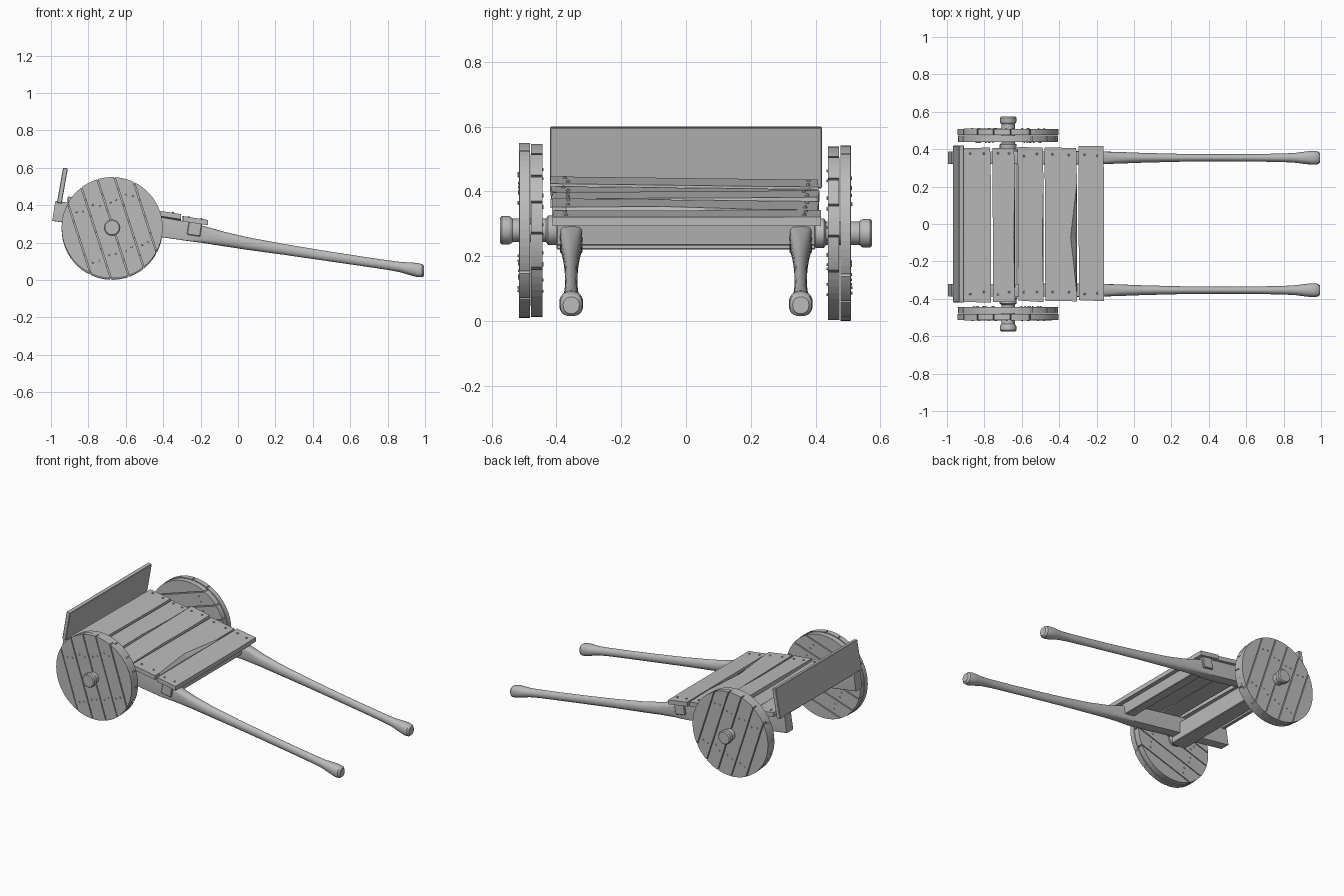
import bpy, bmesh, math, random
from mathutils import Matrix, Vector

if "Cube" in bpy.data.objects:
    bpy.data.objects.remove(bpy.data.objects["Cube"])

random.seed(4)
wood = bpy.data.materials.new("grey_wood")
wood.diffuse_color = (0.5, 0.5, 0.5, 1)
wood.use_nodes = True
wood.node_tree.nodes["Principled BSDF"].inputs["Base Color"].default_value = wood.diffuse_color
SLOPE = 0.155                      # the whole bed leans back


def bed_z(x):
    return 0.30 - SLOPE * x


def finish(name, bm, smooth=False, bevel=0):
    bmesh.ops.recalc_face_normals(bm, faces=bm.faces)
    me = bpy.data.meshes.new(name)
    bm.to_mesh(me)
    bm.free()
    me.materials.append(wood)
    ob = bpy.data.objects.new(name, me)
    bpy.context.collection.objects.link(ob)
    if bevel:
        mod = ob.modifiers.new("bevel", 'BEVEL')
        mod.width, mod.segments = bevel, 1
    if smooth:
        bpy.context.view_layer.objects.active = ob
        bpy.ops.object.select_all(action='DESELECT')
        ob.select_set(True)
        bpy.ops.object.shade_smooth_by_angle(angle=math.radians(35))
    return ob


def loft(bm, rings):
    """Skin a list of equal point loops and cap both ends."""
    loops = [[bm.verts.new(p) for p in r] for r in rings]
    n = len(loops[0])
    for a, b in zip(loops, loops[1:]):
        for i in range(n):
            bm.faces.new((a[i], a[(i + 1) % n], b[(i + 1) % n], b[i]))
    bm.faces.new(loops[0][::-1])
    bm.faces.new(loops[-1])


def box(name, centre, size, tilt=0.0, bevel=0.004):
    bm = bmesh.new()
    m = Matrix.Translation(centre) @ Matrix.Rotation(tilt, 4, 'Y') @ Matrix.Diagonal((*size, 1))
    bmesh.ops.create_cube(bm, size=1, matrix=m)
    return finish(name, bm, bevel=bevel)


def nail(bm, pos, axis, r=0.007):
    rot = Vector((0, 0, 1)).rotation_difference(Vector(axis)).to_matrix().to_4x4()
    bmesh.ops.create_cone(bm, cap_ends=True, segments=8, radius1=r, radius2=r * 0.6,
                          depth=0.008, matrix=Matrix.Translation(pos) @ rot)


# Bed planks, with slightly uneven ends and split edges
planks = [(-0.912, -0.765, 0.000, 0), (-0.757, -0.637, -0.006, 0.006), (-0.622, -0.484, 0.004, 0.006),
          (-0.478, -0.305, 0.000, 0.034), (-0.298, -0.160, -0.004, 0)]
nails = bmesh.new()
for k, (x0, x1, lift, split) in enumerate(planks):
    bm = bmesh.new()
    e = [random.uniform(-0.009, 0.006) for _ in range(4)]
    twist = random.uniform(-0.006, 0.006)

    def ring(dz, cut):
        pts = [(x0 + 0.004, -0.412 + e[0]), (x1, -0.412 + e[1]), (x1, -0.37),
               (x1 - cut, -0.07), (x1, 0.22), (x1 - 0.004, 0.412 + e[2]), (x0, 0.412 + e[3])]
        return [(x, y, bed_z(x) + lift + twist * y / 0.4 + dz) for x, y in pts]
    loft(bm, [ring(-0.028, 0), ring(-0.012, split * 0.3), ring(0, split)])
    finish(f"bed_plank_{k + 1}", bm)
    for y in (-0.372, 0.372):
        for t in (0.25, 0.75):
            x = x0 + (x1 - x0) * t
            nail(nails, (x, y + random.uniform(-0.01, 0.01), bed_z(x) + lift + twist * y / 0.4 + 0.002),
                 (SLOPE, 0, 1))
finish("bed_nails", nails)

# Tailboard
box("tailboard", (-0.939, 0, 0.505), (0.026, 0.838, 0.19), math.radians(10), 0.003)

# Side rails: square beams under the bed that become round pull handles
# x, centre z, half width, half height, superellipse power (small = square)
sections = [(-0.985, 0.370, 0.033, 0.054, 0.08), (-0.40, 0.281, 0.035, 0.052, 0.08),
            (-0.27, 0.260, 0.035, 0.050, 0.10), (-0.18, 0.242, 0.034, 0.044, 0.5),
            (-0.08, 0.220, 0.031, 0.038, 0.85), (0.05, 0.195, 0.026, 0.033, 1),
            (0.25, 0.163, 0.021, 0.028, 1), (0.45, 0.132, 0.019, 0.026, 1),
            (0.65, 0.102, 0.020, 0.025, 1), (0.80, 0.080, 0.023, 0.025, 1),
            (0.87, 0.069, 0.027, 0.027, 1), (0.92, 0.060, 0.034, 0.034, 0.9),
            (0.96, 0.053, 0.037, 0.038, 0.8), (0.985, 0.050, 0.034, 0.035, 0.8),
            (0.995, 0.049, 0.025, 0.026, 0.9)]
for side, label in ((-1, "front"), (1, "back")):
    bm = bmesh.new()
    rings = []
    for x, z, w, h, p in sections:
        loop = []
        for i in range(24):
            a = math.tau * i / 24
            c, s = math.cos(a), math.sin(a)
            if abs(c) < 1e-6: c = 0
            if abs(s) < 1e-6: s = 0
            dy = math.copysign(abs(c) ** p, c) * w if c else 0
            dz = math.copysign(abs(s) ** p, s) * h if s else 0
            loop.append((x + (SLOPE * dz if x < 0.9 else 0), side * 0.354 + dy, z + dz))
        rings.append(loop)
    loft(bm, rings)
    finish(f"{label}_rail_handle", bm, smooth=True)

# Cross beams under the bed
lean = math.atan(SLOPE)
box("fore_cross_beam", (-0.232, 0, 0.276), (0.072, 0.80, 0.078), lean)
box("axle_beam", (-0.672, 0, 0.278), (0.10, 0.80, 0.115), 0)


# Plank wheels: two crossed layers of boards cut to a disc
def board(bm, u0, u1, r, y0, y1, place):
    """One strip of a disc between u0 and u1, extruded from y0 to y1."""
    a0, a1 = math.acos(max(-1, min(1, u0 / r))), math.acos(max(-1, min(1, u1 / r)))
    n = 9
    arc = [a0 + (a1 - a0) * i / (n - 1) for i in range(n)]
    if u0 <= -r:
        arc[0] -= 0.004
    if u1 >= r:
        arc[-1] += 0.004
    pts = [(r * math.cos(a), r * math.sin(a)) for a in arc]
    pts += [(u, -v) for u, v in reversed(pts)]
    loft(bm, [[place(u, v, y) for u, v in pts] for y in (y0, y1)])


def wheel(label, side, cz, inner):
    cx = -0.673

    def placer(angle):
        c, s = math.cos(angle), math.sin(angle)
        return lambda u, v, y: (cx + u * c - v * s, side * y, cz + u * s + v * c)

    R = 0.27
    cuts = [-R, -0.185, -0.09, 0.005, 0.095, 0.185, R]
    tilt = math.radians(18)
    layers = (("outer", tilt, inner + 0.038, inner + 0.072, R),
              ("inner", tilt + math.pi / 2, inner, inner + 0.036, R - 0.003))
    pins = bmesh.new()
    for name, ang, y0, y1, r in layers:
        bm = bmesh.new()
        place = placer(ang)
        for a, b in zip(cuts, cuts[1:]):
            g0 = 0 if a == -R else 0.003
            g1 = 0 if b == R else 0.003
            warp = random.uniform(-0.002, 0.001)
            lo, hi = max(a + g0, -r), min(b - g1, r)
            board(bm, lo, hi, r, y0, y1 + warp, place)
            # Two nails in each row across the board
            out = name == "outer"
            yn = y1 + warp if out else y0
            for v in (-0.135, 0.135):
                for t in (0.3, 0.7):
                    u = lo + (hi - lo) * t
                    if math.hypot(u, v) < R - 0.02:
                        nail(pins, place(u, v + random.uniform(-0.012, 0.012), yn),
                             (0, side if out else -side, 0), 0.006)
        finish(f"{label}_wheel_{name}_boards", bm)
    finish(f"{label}_wheel_nails", pins)

    # Axle end: inner collar, shaft and outer cap
    bm = bmesh.new()
    profile = [(0.38, 0.038), (0.405, 0.046), (0.425, 0.046), (0.432, 0.036), (0.535, 0.036),
               (0.540, 0.041), (0.546, 0.044), (0.568, 0.044), (0.574, 0.038)]
    loft(bm, [[(cx + r * math.cos(math.tau * i / 16), side * y, cz + r * math.sin(math.tau * i / 16))
               for i in range(16)] for y, r in profile])
    finish(f"{label}_axle_end", bm, smooth=True)


wheel("front", -1, 0.280, 0.443)
wheel("back", 1, 0.271, 0.438)
